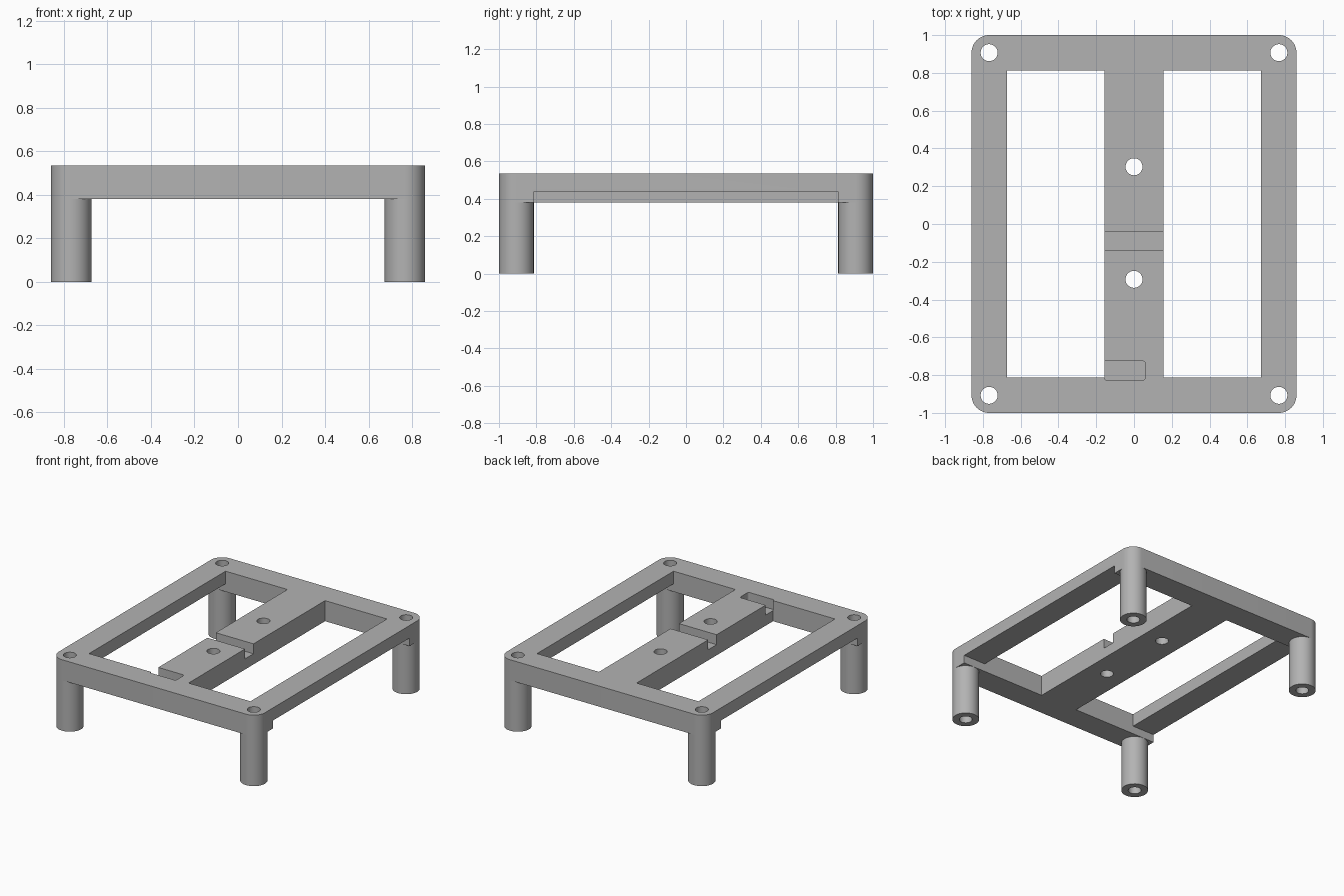
import bpy
import bmesh
from math import cos, sin, pi, radians

if "Cube" in bpy.data.objects:
    bpy.data.objects.remove(bpy.data.objects["Cube"], do_unlink=True)

# Main dimensions
HALF_X, HALF_Y = 0.86, 1.0
BOTTOM, TOP = 0.38, 0.535
POST_R, HOLE_R = 0.093, 0.045
POST_X, POST_Y = HALF_X - POST_R, HALF_Y - POST_R
OPEN_IN, OPEN_OUT, OPEN_Y = 0.157, 0.673, 0.813
POCKET_FLOOR = TOP - 0.075
SEGMENTS = 48

grey = bpy.data.materials.new("plain_grey")
grey.use_nodes = True
colour = (0.45, 0.45, 0.45, 1)
grey.diffuse_color = colour
grey.node_tree.nodes["Principled BSDF"].inputs["Base Color"].default_value = colour


def prism(name, outline, z0, z1):
    """Extrude a flat outline from z0 to z1."""
    bm = bmesh.new()
    face = bm.faces.new([bm.verts.new((x, y, z0)) for x, y in outline])
    result = bmesh.ops.extrude_face_region(bm, geom=[face])
    raised = [v for v in result["geom"] if isinstance(v, bmesh.types.BMVert)]
    bmesh.ops.translate(bm, verts=raised, vec=(0, 0, z1 - z0))
    bmesh.ops.recalc_face_normals(bm, faces=bm.faces)
    mesh = bpy.data.meshes.new(name)
    bm.to_mesh(mesh)
    bm.free()
    mesh.materials.append(grey)
    obj = bpy.data.objects.new(name, mesh)
    bpy.context.collection.objects.link(obj)
    return obj


def rect(x0, x1, y0, y1):
    return [(x0, y0), (x1, y0), (x1, y1), (x0, y1)]


def rounded_rect(x0, x1, y0, y1, r, steps):
    centres = [(x1 - r, y1 - r), (x0 + r, y1 - r), (x0 + r, y0 + r), (x1 - r, y0 + r)]
    return [(cx + r * cos(pi / 2 * (q + i / steps)), cy + r * sin(pi / 2 * (q + i / steps)))
            for q, (cx, cy) in enumerate(centres) for i in range(steps + 1)]


def circle(cx, cy, r):
    return [(cx + r * cos(2 * pi * i / SEGMENTS), cy + r * sin(2 * pi * i / SEGMENTS))
            for i in range(SEGMENTS)]


def activate(obj):
    bpy.ops.object.select_all(action="DESELECT")
    obj.select_set(True)
    bpy.context.view_layer.objects.active = obj


def cut(target, outline, z0, z1):
    """Subtract an extruded outline from the target."""
    cutter = prism("cutter", outline, z0, z1)
    cutter.hide_render = True
    mod = target.modifiers.new("cut", "BOOLEAN")
    mod.operation = "DIFFERENCE"
    mod.solver = "EXACT"
    mod.object = cutter
    activate(target)
    bpy.ops.object.modifier_apply(modifier=mod.name)
    bpy.data.objects.remove(cutter, do_unlink=True)


def finish(obj):
    activate(obj)
    bpy.ops.object.shade_smooth_by_angle(angle=radians(30))


# Frame plate with two long openings and thinner side rails
frame = prism("frame", rounded_rect(-HALF_X, HALF_X, -HALF_Y, HALF_Y, POST_R, SEGMENTS // 4),
              BOTTOM, TOP)
for side in (-1, 1):
    xs = sorted((side * OPEN_IN, side * OPEN_OUT))
    cut(frame, rect(*xs, -OPEN_Y, OPEN_Y), 0.2, 0.7)
    xs = sorted((side * 0.5, side * 0.95))
    cut(frame, rect(*xs, -OPEN_Y, OPEN_Y), 0.2, 0.44)

# Screw holes in the centre bar
for y in (0.303, -0.293):
    cut(frame, circle(0, y, HOLE_R), 0.2, 0.7)

# Cross slot and side-opening pocket in the centre bar
cut(frame, rect(-0.3, 0.3, -0.14, -0.04), POCKET_FLOOR, 0.7)
cut(frame, rounded_rect(-OPEN_IN, 0.06, -0.828, -0.725, 0.015, 4), POCKET_FLOOR, 0.7)
cut(frame, rect(-0.3, -0.1, -OPEN_Y, -0.725), POCKET_FLOOR, 0.7)

# Hollow corner legs, with their bores continued through the frame
for x_name, sx in (("right", -1), ("left", 1)):
    for y_name, sy in (("front", -1), ("back", 1)):
        x, y = sx * POST_X, sy * POST_Y
        cut(frame, circle(x, y, HOLE_R), 0.2, 0.7)
        leg = prism(f"{y_name}_{x_name}_leg", circle(x, y, POST_R), 0, BOTTOM)
        cut(leg, circle(x, y, HOLE_R), -0.1, 0.7)
        finish(leg)

finish(frame)
